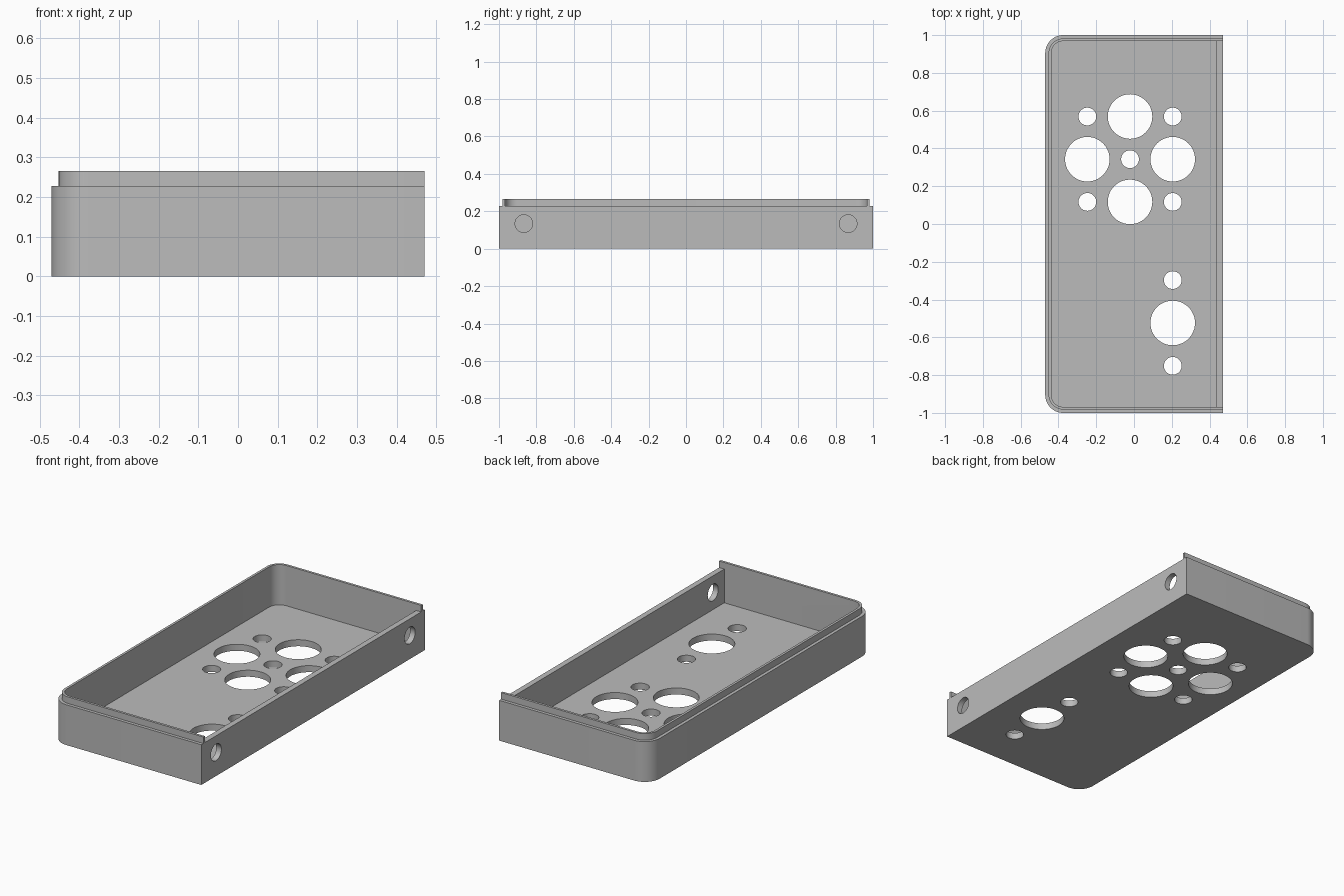
import bpy, bmesh, math
from mathutils import Matrix

if "Cube" in bpy.data.objects:
    bpy.data.objects.remove(bpy.data.objects["Cube"])

HX, HY = 0.47, 1.0           # half width, half length
STEP, TOP = 0.228, 0.265     # shoulder height, lip height
FLOOR, WALL, REBATE = 0.037, 0.032, 0.018
RAD = 0.095                  # outer corner radius
FAR = 0.6                    # cutters run past the open side

grey = bpy.data.materials.new("plain grey")
grey.diffuse_color = (0.5, 0.5, 0.5, 1)
grey.use_nodes = True
grey.node_tree.nodes["Principled BSDF"].inputs["Base Color"].default_value = grey.diffuse_color


def u_profile(inset, right):
    """Outline square on the right side, rounded at both left corners."""
    r, cx, cy = RAD - inset, -HX + RAD, HY - RAD
    pts = [(right, HY - inset)]
    for sign, start in ((1, 90), (-1, 180)):
        for i in range(13):
            a = math.radians(start + 90 * i / 12)
            pts.append((cx + r * math.cos(a), sign * cy + r * math.sin(a)))
    return pts + [(right, -HY + inset)]


def prism(name, pts, z0, z1):
    bm = bmesh.new()
    face = bm.faces.new([bm.verts.new((x, y, z0)) for x, y in pts])
    ext = bmesh.ops.extrude_face_region(bm, geom=[face])
    for v in ext["geom"]:
        if isinstance(v, bmesh.types.BMVert):
            v.co.z = z1
    bmesh.ops.recalc_face_normals(bm, faces=bm.faces)
    return finish(name, bm)


def finish(name, bm):
    me = bpy.data.meshes.new(name)
    bm.to_mesh(me)
    bm.free()
    me.materials.append(grey)
    ob = bpy.data.objects.new(name, me)
    bpy.context.collection.objects.link(ob)
    return ob


def cut(target, cutter):
    mod = target.modifiers.new("cut", 'BOOLEAN')
    mod.operation, mod.solver, mod.object = 'DIFFERENCE', 'EXACT', cutter
    bpy.context.view_layer.objects.active = target
    bpy.ops.object.modifier_apply(modifier=mod.name)
    bpy.data.objects.remove(cutter)


# Tray block
tray = prism("tray_half", u_profile(0, HX), 0, TOP)

# Cavity, then the opening above the low right wall
cut(tray, prism("cavity_cutter", u_profile(WALL, HX - WALL), FLOOR, 0.4))
cut(tray, prism("opening_cutter", u_profile(WALL, FAR), STEP, 0.4))

# Shoulder around the outside of the lip
ring = u_profile(REBATE, FAR) + [(FAR, -1.2), (-0.7, -1.2), (-0.7, 1.2), (FAR, 1.2)]
cut(tray, prism("shoulder_cutter", ring, STEP, 0.4))

# Holes in the floor (large and small) and in the right wall
BIG, SMALL = 0.118, 0.047
X0, X1, X2 = -0.247, -0.021, 0.205
Y0, Y1, Y2 = 0.117, 0.343, 0.569
floor_holes = {
    BIG: [(X1, Y0), (X0, Y1), (X2, Y1), (X1, Y2), (X2, -0.524)],
    SMALL: [(X0, Y0), (X2, Y0), (X1, Y1), (X0, Y2), (X2, Y2),
            (X2, -0.297), (X2, -0.751)],
}
bm = bmesh.new()


def drill(radius, depth, matrix):
    bmesh.ops.create_cone(bm, cap_ends=True, segments=48, radius1=radius,
                          radius2=radius, depth=depth, matrix=matrix)


for radius, centres in floor_holes.items():
    for x, y in centres:
        drill(radius, 0.15, Matrix.Translation((x, y, 0.02)))
for y in (-0.867, 0.867):
    drill(SMALL, 0.12, Matrix.Translation((HX - WALL / 2, y, 0.134))
          @ Matrix.Rotation(math.pi / 2, 4, 'Y'))
cut(tray, finish("hole_cutter", bm))

# Smooth corners and holes, crisp edges
bpy.ops.object.select_all(action='DESELECT')
tray.select_set(True)
bpy.context.view_layer.objects.active = tray
bpy.ops.object.shade_smooth_by_angle(angle=math.radians(30))
